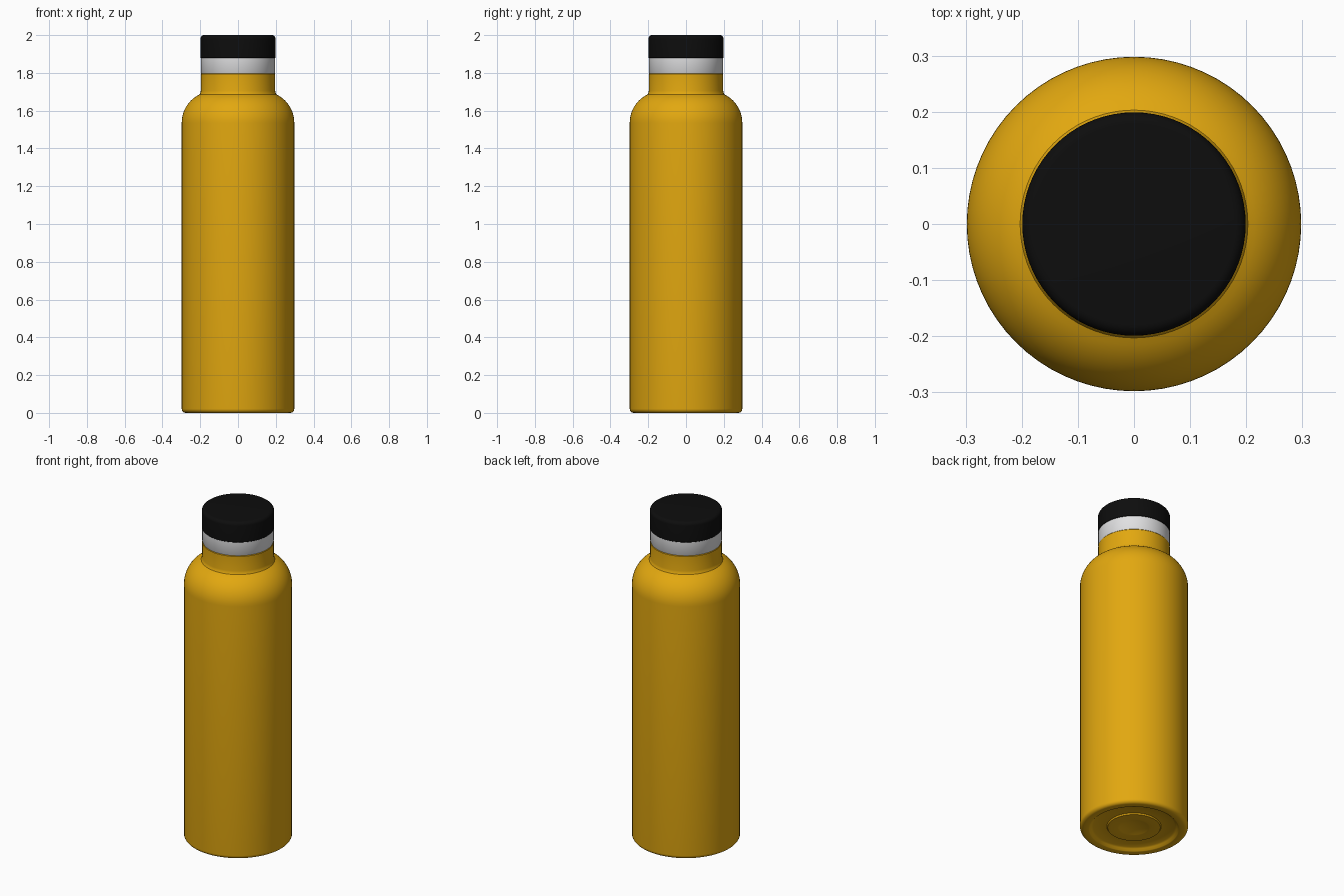
import bpy, bmesh, math

if "Cube" in bpy.data.objects:
    bpy.data.objects.remove(bpy.data.objects["Cube"])

SEG = 72

def material(name, rgb):
    m = bpy.data.materials.new(name)
    m.diffuse_color = (*rgb, 1.0)
    m.use_nodes = True
    m.node_tree.nodes["Principled BSDF"].inputs["Base Color"].default_value = m.diffuse_color
    return m

yellow = material("mustard yellow", (0.76, 0.39, 0.005))
silver = material("light silver", (0.75, 0.75, 0.76))
black = material("soft black", (0.004, 0.004, 0.004))

def arc(cr, cz, rr, rz, a0, a1, n):
    """Points (radius, height) along an elliptical arc, degrees."""
    out = []
    for i in range(n + 1):
        a = math.radians(a0 + (a1 - a0) * i / n)
        out.append((cr + rr * math.cos(a), cz + rz * math.sin(a)))
    return out

def lathe(name, profile, mat):
    """Revolve a bottom-to-top profile around z; radius 0 makes a pole."""
    bm = bmesh.new()
    rings = []
    for r, z in profile:
        if r < 1e-5:
            rings.append([bm.verts.new((0, 0, z))] * SEG)
        else:
            rings.append([bm.verts.new((r * math.cos(math.tau * i / SEG),
                                        r * math.sin(math.tau * i / SEG), z))
                          for i in range(SEG)])
    for a, b in zip(rings, rings[1:]):
        for i in range(SEG):
            j = (i + 1) % SEG
            quad = list(dict.fromkeys((a[i], a[j], b[j], b[i])))
            bm.faces.new(quad)
    bmesh.ops.recalc_face_normals(bm, faces=bm.faces)
    me = bpy.data.meshes.new(name)
    bm.to_mesh(me)
    bm.free()
    me.materials.append(mat)
    ob = bpy.data.objects.new(name, me)
    bpy.context.collection.objects.link(ob)
    bpy.ops.object.select_all(action='DESELECT')
    ob.select_set(True)
    bpy.context.view_layer.objects.active = ob
    bpy.ops.object.shade_smooth_by_angle(angle=math.radians(35))
    return ob

# Bottle body: stepped underside, straight wall, round shoulder, neck
body = [(0, 0.022), (0.05, 0.020), (0.08, 0.012), (0.09, 0.010), (0.145, 0.010),
        (0.150, 0.018), (0.225, 0.018), (0.235, 0.012), (0.245, 0.002), (0.25, 0.0)]
body += arc(0.276, 0.022, 0.022, 0.022, -90, 0, 6)
body += arc(0.138, 1.535, 0.160, 0.165, 0, 61, 12)
body += [(0.203, 1.686), (0.199, 1.694), (0.197, 1.705),
         (0.197, 1.793), (0.194, 1.797), (0.0, 1.797)]
lathe("bottle_body", body, yellow)

# Metal collar between neck and cap
lathe("collar_ring", [(0, 1.796), (0.194, 1.796), (0.197, 1.801),
                      (0.197, 1.88), (0, 1.88)], silver)

# Cap with softly rounded top edge
cap = [(0, 1.878), (0.196, 1.878), (0.199, 1.881)]
cap += arc(0.179, 1.98, 0.02, 0.02, 0, 90, 6) + [(0, 2.0)]
lathe("cap", cap, black)
